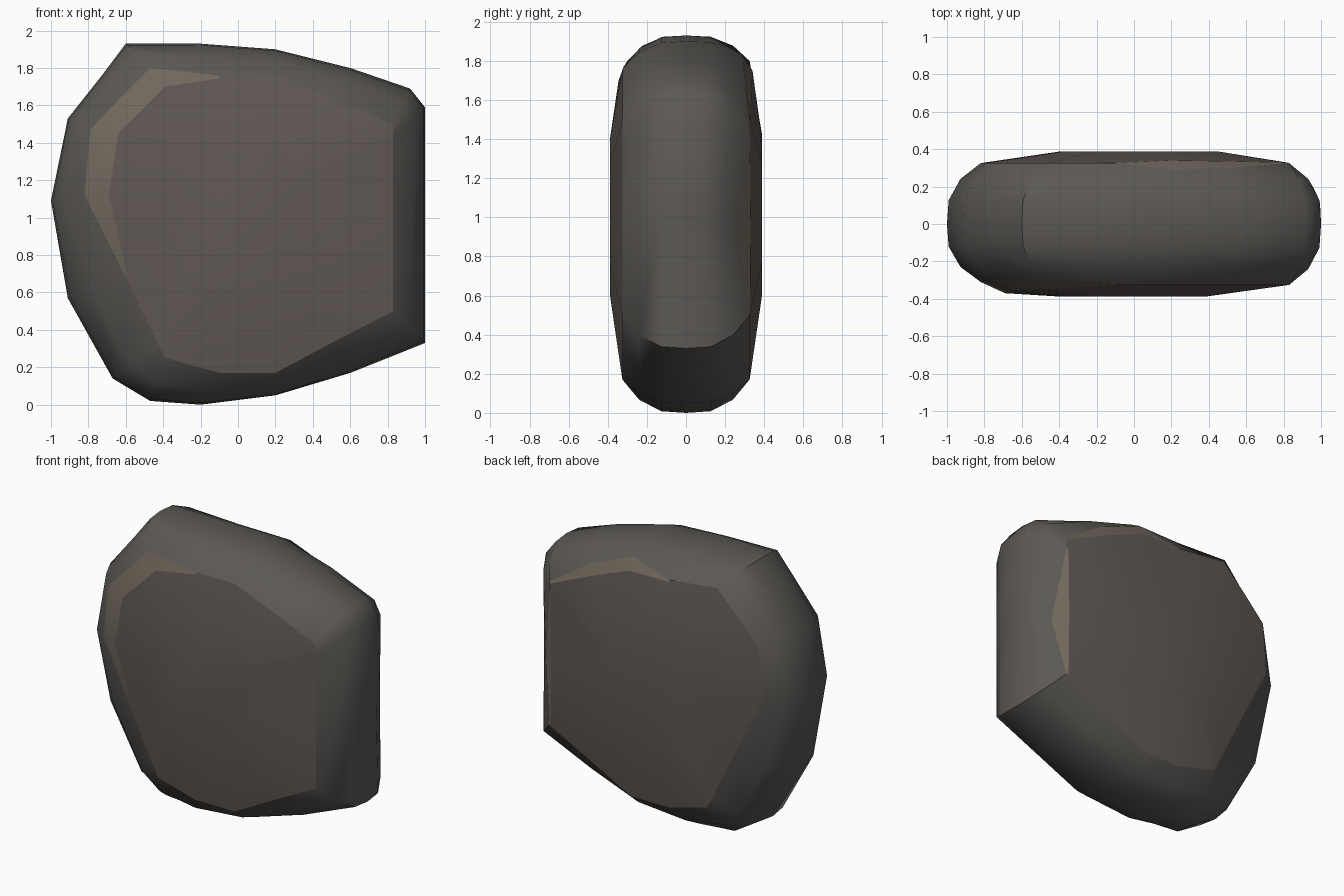
import bpy, bmesh, math

if "Cube" in bpy.data.objects:
    bpy.data.objects.remove(bpy.data.objects["Cube"])


def material(name, rgb):
    m = bpy.data.materials.new(name)
    m.diffuse_color = (*rgb, 1)
    m.use_nodes = True
    m.node_tree.nodes["Principled BSDF"].inputs["Base Color"].default_value = m.diffuse_color
    return m


# Widest outline of the stone (x, z), clockwise from top left
RIM = [(-.60, 1.93), (-.20, 1.93), (.20, 1.90), (.60, 1.80), (.92, 1.69), (1, 1.59),
       (1, 1.00), (1, .33), (.60, .17), (.20, .05), (-.20, .00), (-.47, .02),
       (-.67, .14), (-.91, .57), (-1, 1.09), (-.91, 1.53), (-.72, 1.77)]
# Matching outline of the broad faces
FACE = [(-.47, 1.80), (-.10, 1.76), (.20, 1.76), (.50, 1.64), (.83, 1.50), (.83, 1.42),
        (.83, 1.00), (.83, .50), (.50, .33), (.20, .17), (-.10, .17), (-.39, .25),
        (-.43, .33), (-.60, .68), (-.82, 1.12), (-.79, 1.47), (-.64, 1.63)]
N = len(RIM)
# Chipped edges: outline index -> (outer x, outer z, outer depth, inner x, inner z, inner depth)
CHIPS_FRONT = {0: (-.47, 1.80, .30, -.39, 1.70, .345), 16: (-.64, 1.63, .30, -.52, 1.57, .355),
               15: (-.79, 1.47, .30, -.64, 1.45, .36), 14: (-.82, 1.12, .31, -.69, 1.12, .37)}
CHIPS_BACK = {2: (.20, 1.83, .29, .20, 1.75, .34), 3: (.52, 1.70, .30, .50, 1.63, .335),
              6: (.90, .90, .26, .81, .95, .33)}

bm = bmesh.new()


def ring(points):
    return [bm.verts.new(p) for p in points]


def bridge(a, b, mat):
    for i in range(N):
        j = (i + 1) % N
        f = bm.faces.new((a[i], a[j], b[j], b[i]))
        f.material_index = mat(i, j) if callable(mat) else mat


middle = ring((x, 0, z) for x, z in RIM)

# Each half: rounded rim, chipped edge band, slightly domed face
for side, chips, cx in ((-1, CHIPS_FRONT, -.08), (1, CHIPS_BACK, .05)):
    outer, inner = [], []
    for i, (x, z) in enumerate(FACE):
        if i in chips:
            c = chips[i]
            outer.append(c[:3])
            inner.append(c[3:])
        else:
            outer.append((x, z, .325))
            inner.append((x + (cx - x) * .02, z + (1 - z) * .02, .328))
    prev = middle
    for depth, t in ((.39, .05), (.74, .40)):
        cur = ring((rx + (ox - rx) * t, side * oy * depth, rz + (oz - rz) * t)
                   for (rx, rz), (ox, oz, oy) in zip(RIM, outer))
        bridge(prev, cur, 0)
        prev = cur
    edge = ring((x, side * y, z) for x, z, y in outer)
    bridge(prev, edge, 0)
    lip = ring((x, side * y, z) for x, z, y in inner)
    bridge(edge, lip, lambda i, j: 2 if i in chips or j in chips else 1)
    dome = ring((cx + (x - cx) * .52, side * .388, 1.04 + (z - 1.04) * .52)
                for x, z, y in inner)
    bridge(lip, dome, 1)
    bm.faces.new(dome).material_index = 1

bmesh.ops.recalc_face_normals(bm, faces=bm.faces)

# Smooth surface with crisp chipped edges
for f in bm.faces:
    f.smooth = True
for e in bm.edges:
    mats = {f.material_index for f in e.link_faces}
    e.smooth = len(mats) == 1 and e.calc_face_angle(0) < math.radians(40)

mesh = bpy.data.meshes.new("stone_slab")
bm.to_mesh(mesh)
bm.free()
mesh.materials.append(material("stone_rim", (.105, .098, .090)))
mesh.materials.append(material("stone_face", (.120, .100, .092)))
mesh.materials.append(material("stone_chip", (.165, .140, .108)))
stone = bpy.data.objects.new("stone_slab", mesh)
bpy.context.collection.objects.link(stone)
